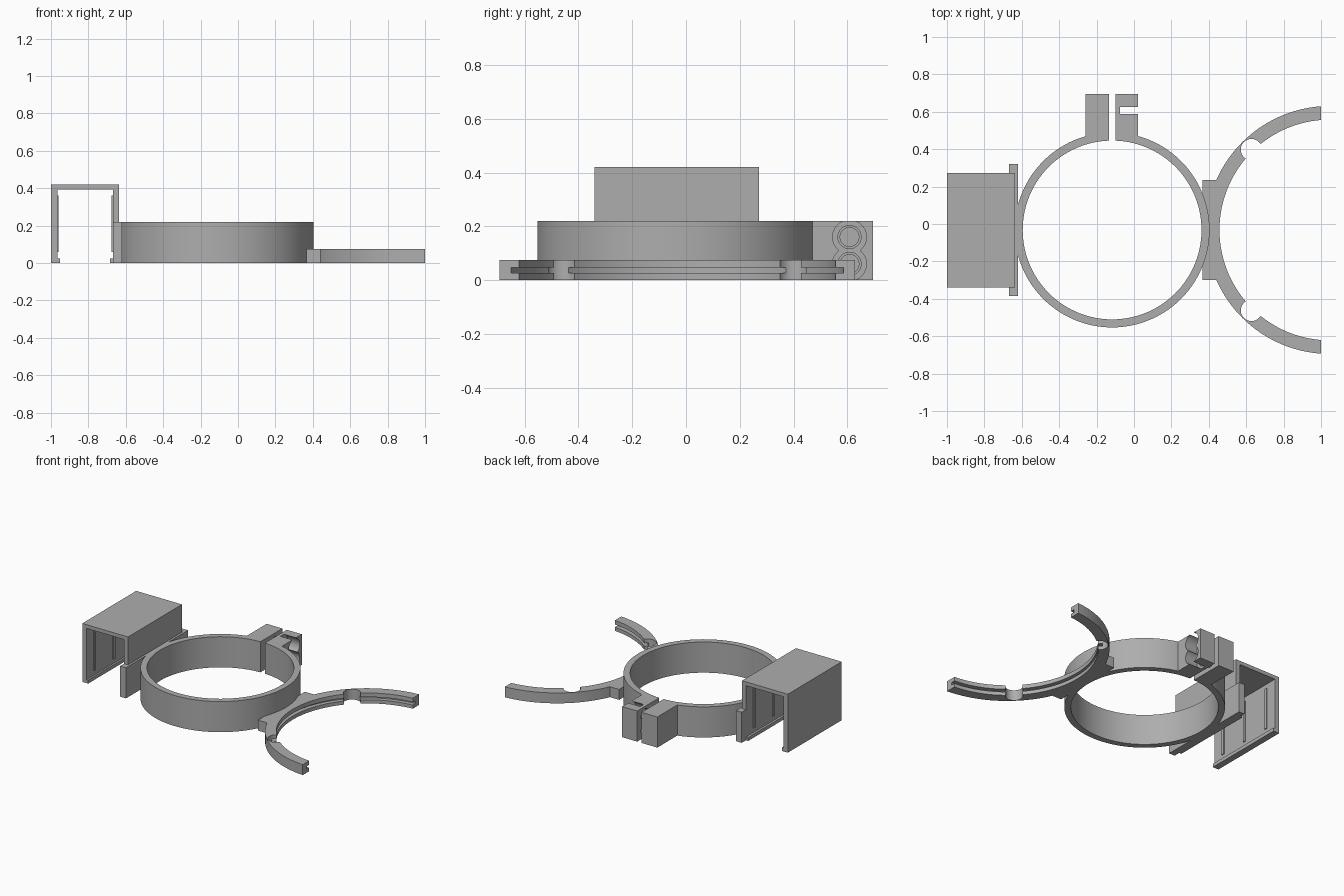
import bpy, bmesh
from math import cos, sin, asin, pi, radians, acos
from mathutils import Matrix

if "Cube" in bpy.data.objects:
    bpy.data.objects.remove(bpy.data.objects["Cube"], do_unlink=True)

grey = bpy.data.materials.new("plain grey")
grey.use_nodes = True
GREY = (0.42, 0.42, 0.42, 1)
grey.diffuse_color = GREY
grey.node_tree.nodes["Principled BSDF"].inputs["Base Color"].default_value = GREY

CY = -0.032                  # shared centre line of all parts
RING_X, RING_R, BORE_R = -0.117, 0.521, 0.478
GRIP_X, GRIP_R, GRIP_IN = 1.047, 0.663, 0.59
RING_H, GRIP_H = 0.22, 0.075


def prism(name, pts, lo, hi, along_y=False):
    """Extrude a flat outline along z, or an (x, z) outline along y."""
    bm = bmesh.new()
    place = (lambda p, h: (p[0], h, p[1])) if along_y else (lambda p, h: (p[0], p[1], h))
    face = bm.faces.new([bm.verts.new(place(p, lo)) for p in pts])
    out = bmesh.ops.extrude_face_region(bm, geom=[face])
    shift = (0, hi - lo, 0) if along_y else (0, 0, hi - lo)
    bmesh.ops.translate(bm, vec=shift, verts=[v for v in out["geom"] if isinstance(v, bmesh.types.BMVert)])
    bmesh.ops.recalc_face_normals(bm, faces=bm.faces)
    return finish(name, bm)


def finish(name, bm):
    mesh = bpy.data.meshes.new(name)
    bm.to_mesh(mesh)
    bm.free()
    mesh.materials.append(grey)
    obj = bpy.data.objects.new(name, mesh)
    bpy.context.collection.objects.link(obj)
    return obj


def box(name, x0, x1, y0, y1, z0, z1):
    return prism(name, [(x0, y0), (x1, y0), (x1, y1), (x0, y1)], z0, z1)


def arc(cx, r, a0, a1, n):
    return [(cx + r * cos(a0 + (a1 - a0) * i / n), CY + r * sin(a0 + (a1 - a0) * i / n))
            for i in range(n + 1)]


def rod_x(name, r, x0, x1, y, z):
    bm = bmesh.new()
    bmesh.ops.create_cone(bm, cap_ends=True, segments=48, radius1=r, radius2=r, depth=x1 - x0,
                          matrix=Matrix.Translation(((x0 + x1) / 2, y, z)) @ Matrix.Rotation(pi / 2, 4, "Y"))
    return finish(name, bm)


def combine(target, others, operation):
    """Apply boolean operations and drop the helper objects."""
    for other in others:
        mod = target.modifiers.new("join", "BOOLEAN")
        mod.operation, mod.solver, mod.object = operation, "EXACT", other
        bpy.context.view_layer.update()
        mesh = bpy.data.meshes.new_from_object(target.evaluated_get(bpy.context.evaluated_depsgraph_get()))
        target.modifiers.clear()
        target.data = mesh
        bpy.data.objects.remove(other, do_unlink=True)


# Split clamp ring: open band with a narrow gap at the back
GAP0, GAP1 = -0.134, -0.099
def band_side(r):
    a0 = acos((GAP0 - RING_X) / r)
    a1 = acos((GAP1 - RING_X) / r) + 2 * pi
    return arc(RING_X, r, a0, a1, 120)

ring = prism("clamp_ring", band_side(RING_R) + band_side(BORE_R)[::-1], 0, RING_H)

# Clamp ears, with two counterbored bolt holes
ear_left = box("clamp_ear_plain", -0.259, GAP0, 0.446, 0.695, 0, RING_H)
ear_right = box("clamp_ear_bolted", GAP1, 0.021, 0.446, 0.695, 0, RING_H)
for z in (0.06, 0.16):
    combine(ear_right, [rod_x("counterbore", 0.063, -0.075, 0.1, 0.608, z),
                        rod_x("bolt_hole", 0.043, -0.2, 0, 0.608, z)], "DIFFERENCE")
    combine(ear_left, [rod_x("thread_hole", 0.035, -0.23, -0.1, 0.608, z)], "DIFFERENCE")

# Backing plate that ties the holder to the ring
plate = box("holder_plate", -0.667, -0.621, -0.385, 0.32, 0, RING_H)

# Holder: open channel with inward lips at the bottom
holder = prism("holder_channel", [
    (-1, 0), (-0.953, 0), (-0.953, 0.025), (-0.966, 0.025), (-0.966, 0.393), (-0.669, 0.393),
    (-0.669, 0.025), (-0.685, 0.025), (-0.685, 0), (-0.636, 0), (-0.636, 0.42), (-1, 0.42)],
    -0.34, 0.272, along_y=True)

# Thin grip ribs on both inner walls of the holder
for i, y in enumerate((-0.25, -0.034, 0.182)):
    for side, x in (("outer", -0.967), ("inner", -0.675)):
        box(f"grip_rib_{side}_{i}", x, x + 0.008, y - 0.01, y + 0.01, 0.06, 0.36)

# Gripper: open arc that ends flat at x = 1, with a foot against the ring
def grip_side(r):
    a = acos((1 - GRIP_X) / r)
    return arc(GRIP_X, r, a, 2 * pi - a, 72)

gripper = prism("gripper_arc", grip_side(GRIP_R) + grip_side(GRIP_IN)[::-1], 0, GRIP_H)
half = 0.267
spread = asin(half / (GRIP_R - 0.02))
foot = prism("gripper_foot", [(0.367, CY + half), (0.367, CY - half)]
             + arc(GRIP_X, GRIP_R - 0.02, pi + spread, pi - spread, 24), 0, GRIP_H)
combine(gripper, [foot], "UNION")

# Groove along the inside of the gripper, and two round relief notches
groove = prism("groove_cutter", arc(GRIP_X, GRIP_IN + 0.03, 0, 2 * pi * 143 / 144, 143), 0.026, 0.046)
notches = []
for side in (-1, 1):
    nx, ny, r = 0.628, CY + side * 0.43, 0.057
    pts = [(nx + r * cos(2 * pi * i / 40), ny + r * sin(2 * pi * i / 40)) for i in range(40)]
    notches.append(prism("notch_cutter", pts, -0.1, 0.2))
combine(gripper, [groove] + notches, "DIFFERENCE")

# Smooth the curved walls and keep the corners crisp
bpy.ops.object.select_all(action="DESELECT")
for obj in (ring, ear_left, ear_right, gripper):
    obj.select_set(True)
    bpy.context.view_layer.objects.active = obj
bpy.ops.object.shade_smooth_by_angle(angle=radians(30))
